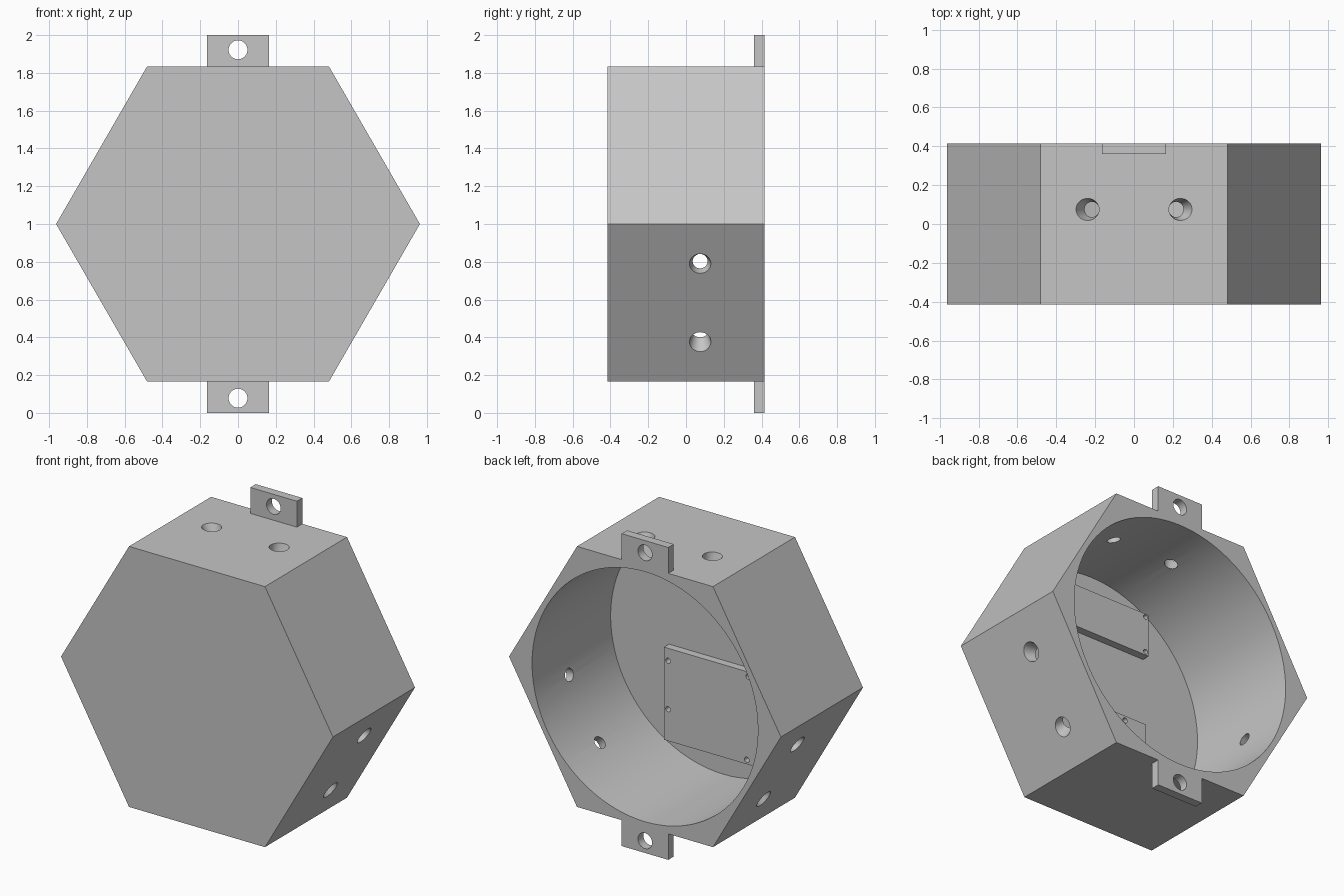
import bpy, bmesh, math
from mathutils import Matrix, Vector

if "Cube" in bpy.data.objects:
    bpy.data.objects.remove(bpy.data.objects["Cube"], do_unlink=True)

APOTHEM = 0.834          # hexagon centre to flat side
HALF_DEPTH = 0.415
FLOOR_Y = -0.38          # inner face of the closed front wall
CENTRE = Vector((0, 0, 1))

grey = bpy.data.materials.new("plain grey")
grey.use_nodes = True
colour = (0.56, 0.56, 0.56, 1)
grey.diffuse_color = colour
grey.node_tree.nodes["Principled BSDF"].inputs["Base Color"].default_value = colour


def finish(name, bm):
    mesh = bpy.data.meshes.new(name)
    bm.to_mesh(mesh)
    bm.free()
    mesh.materials.append(grey)
    obj = bpy.data.objects.new(name, mesh)
    bpy.context.collection.objects.link(obj)
    return obj


def rod(name, start, end, r1, r2=None, sides=32, twist=0):
    """Cylinder or cone between two points."""
    start, end = Vector(start), Vector(end)
    axis = end - start
    turn = axis.to_track_quat('Z', 'Y').to_matrix().to_4x4()
    bm = bmesh.new()
    bmesh.ops.create_cone(
        bm, cap_ends=True, segments=sides, radius1=r1,
        radius2=r1 if r2 is None else r2, depth=axis.length,
        matrix=Matrix.Translation((start + end) / 2) @ turn @ Matrix.Rotation(twist, 4, 'Z'))
    return finish(name, bm)


def block(name, low, high):
    low, high = Vector(low), Vector(high)
    bm = bmesh.new()
    bmesh.ops.create_cube(bm, size=1, matrix=Matrix.Translation((low + high) / 2)
                          @ Matrix.Diagonal((*(high - low), 1)))
    return finish(name, bm)


def cut(obj, cutters):
    """Subtract each cutter, then smooth only the round surfaces."""
    bpy.ops.object.select_all(action='DESELECT')
    obj.select_set(True)
    bpy.context.view_layer.objects.active = obj
    for cutter in cutters:
        cutter.hide_render = True
        mod = obj.modifiers.new("cut", 'BOOLEAN')
        mod.operation = 'DIFFERENCE'
        mod.solver = 'EXACT'
        mod.object = cutter
        bpy.ops.object.modifier_apply(modifier=mod.name)
        bpy.data.objects.remove(cutter, do_unlink=True)
    bpy.ops.object.shade_smooth_by_angle(angle=math.radians(25))


# Hexagonal housing with a round cavity open to the back
housing = rod("housing", (0, -HALF_DEPTH, 1), (0, HALF_DEPTH, 1),
              APOTHEM / math.cos(math.pi / 6), sides=6, twist=math.pi / 6)
cutters = [rod("cavity_cutter", (0, FLOOR_Y, 1), (0, 0.6, 1), 0.80, sides=96)]

# Tapered radial screw holes, two on every other side
for turn in range(3):
    spin = Matrix.Rotation(turn * math.tau / 3, 3, 'Y')
    for side in (-1, 1):
        on_face = spin @ Vector((side * 0.235, 0, APOTHEM))
        out = on_face.normalized()
        place = CENTRE + on_face + Vector((0, 0.075, 0))
        cutters.append(rod("screw_hole_cutter", place + out * 0.04,
                           place - out * 0.12, 0.067, 0.026))
cut(housing, cutters)

# Mounting tabs above and below, flush with the back
for name, side in (("top_tab", 1), ("bottom_tab", -1)):
    z1, z2 = sorted((1 + side * APOTHEM, 1 + side))
    tab = block(name, (-0.165, 0.36, z1), (0.165, HALF_DEPTH, z2))
    z = 1 + side * 0.922
    cut(tab, [rod("tab_hole_cutter", (0, 0.3, z), (0, 0.5, z), 0.05)])


def board(name, x1, x2, z1, z2, holes, radius):
    """Raised pad on the cavity floor with small mounting holes."""
    plate = block(name, (x1, FLOOR_Y, z1), (x2, FLOOR_Y + 0.05, z2))
    cut(plate, [rod("board_hole_cutter", (x, FLOOR_Y - 0.02, z), (x, FLOOR_Y + 0.1, z),
                    radius, sides=20) for x, z in holes])


# Large lower pad with its uneven hole layout
board("lower_pad", -0.366, 0.387, 0.337, 0.93,
      [(0.358, 0.85), (0.358, 0.54), (-0.2, 0.365), (-0.21, 0.9)], 0.017)

# Narrow upper pad with a hole in each corner
board("upper_pad", -0.388, 0.388, 1.395, 1.67,
      [(sx * 0.365, z) for sx in (-1, 1) for z in (1.418, 1.65)], 0.015)
